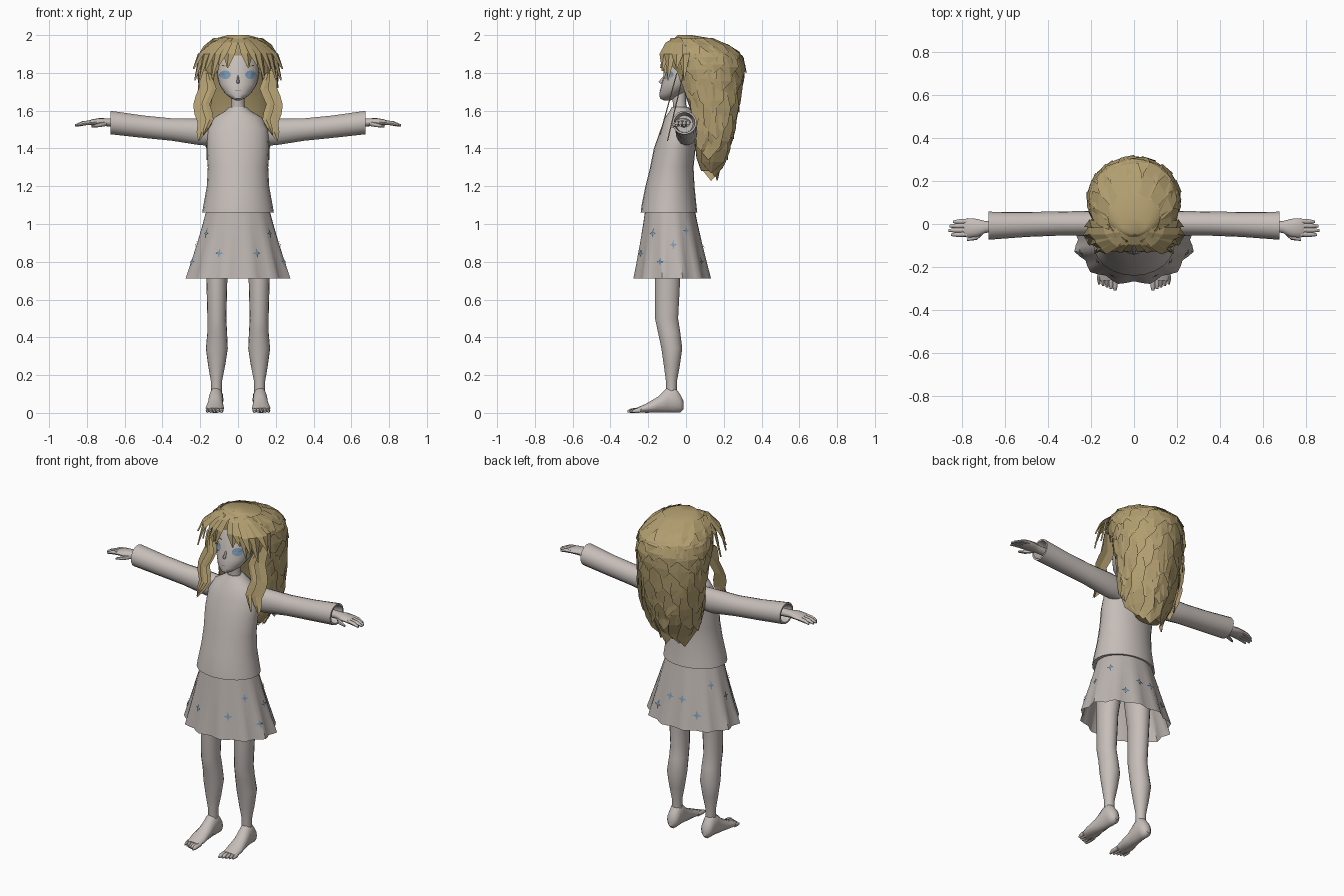
import bpy, bmesh, math
from mathutils import Vector

cube = bpy.data.objects.get("Cube")
if cube:
    bpy.data.objects.remove(cube)


def material(name, rgb):
    m = bpy.data.materials.new(name)
    m.use_nodes = True
    m.diffuse_color = (*rgb, 1)
    m.node_tree.nodes["Principled BSDF"].inputs["Base Color"].default_value = (*rgb, 1)
    return m


SKIN = material("pale_grey", (.56, .51, .48))
SKIRT = material("skirt_grey", (.5, .455, .43))
HAIR = material("dull_blond", (.44, .34, .16))
BLUE = material("dusty_blue", (.2, .32, .45))
DARK = material("dark_grey", (.2, .17, .17))


def finish(name, bm, mat, smooth=True, mirror=False):
    bmesh.ops.recalc_face_normals(bm, faces=bm.faces)
    mesh = bpy.data.meshes.new(name)
    bm.to_mesh(mesh)
    bm.free()
    ob = bpy.data.objects.new(name, mesh)
    bpy.context.collection.objects.link(ob)
    mesh.materials.append(mat)
    if mirror:
        ob.modifiers.new("mirror", 'MIRROR').use_mirror_merge = False
    if smooth:
        for o in bpy.context.selected_objects:
            o.select_set(False)
        ob.select_set(True)
        bpy.context.view_layer.objects.active = ob
        bpy.ops.object.shade_smooth_by_angle(angle=math.radians(45))


def loft(bm, sections, axis='z', n=18):
    """Sections are (distance along axis, centre a, centre b, radius a, radius b)."""
    order = {'z': (1, 2, 0), 'x': (0, 1, 2), 'y': (1, 0, 2)}[axis]
    rings = []
    for t, ca, cb, ra, rb in sections:
        ring = []
        for i in range(n):
            a = math.tau * i / n
            p = (t, ca + ra * math.cos(a), cb + rb * math.sin(a))
            ring.append(bm.verts.new([p[k] for k in order]))
        rings.append(ring)
    for r, s in zip(rings, rings[1:]):
        for i in range(n):
            j = (i + 1) % n
            bm.faces.new((r[i], r[j], s[j], s[i]))
    bm.faces.new(rings[0])
    bm.faces.new(rings[-1])


def sample(table, z):
    """Linear lookup in rows of (z, values...), sorted by falling z."""
    for a, b in zip(table, table[1:]):
        if z >= b[0]:
            f = min(1, (a[0] - z) / (a[0] - b[0]))
            return [u + (v - u) * f for u, v in zip(a[1:], b[1:])]
    return list(table[-1][1:])


def sections_of(table):
    """Rows of (z, half width, front y, back y) turned into loft sections."""
    return [(z, 0, (f + b) / 2, w, (b - f) / 2) for z, w, f, b in table]


# Top and neck
bm = bmesh.new()
loft(bm, sections_of([(1.62, .045, -.075, .01), (1.6, .065, -.085, .03), (1.565, .125, -.11, .045),
                      (1.5, .16, -.135, .05), (1.4, .165, -.17, .05), (1.3, .16, -.19, .04),
                      (1.2, .165, -.215, .045), (1.1, .183, -.235, .055), (1.06, .19, -.24, .06)]), n=24)
finish("top", bm, SKIN)
bm = bmesh.new()
loft(bm, sections_of([(1.72, .036, -.08, .0), (1.64, .034, -.07, .0), (1.58, .045, -.07, .01)]))
finish("neck", bm, SKIN)

# Sleeves with open cuffs
bm = bmesh.new()
loft(bm, [(.11, 0, 1.485, .05, .07), (.2, .003, 1.487, .058, .071), (.35, .002, 1.5, .056, .06),
          (.5, -.002, 1.515, .058, .06), (.675, -.008, 1.537, .065, .063), (.675, -.008, 1.537, .055, .053),
          (.6, -.008, 1.53, .045, .045)], 'x')
finish("sleeves", bm, SKIN, mirror=True)

# Hands
bm = bmesh.new()
loft(bm, [(.6, -.01, 1.535, .026, .024), (.69, -.014, 1.538, .027, .021), (.73, -.018, 1.541, .042, .02),
          (.775, -.018, 1.538, .045, .016), (.79, -.018, 1.537, .038, .01)], 'x', 12)
for i, length in enumerate((.07, .088, .092, .08)):
    y = .013 - i * .02
    loft(bm, [(.77, y, 1.538, .012, .012), (.77 + length * .6, y - .002, 1.533, .0115, .011),
              (.77 + length, y - .003, 1.522, .006, .006)], 'x', 8)
loft(bm, [(.695, -.03, 1.532, .012, .013), (.73, -.06, 1.525, .014, .012),
          (.775, -.073, 1.516, .006, .006)], 'x', 8)
finish("hands", bm, SKIN, mirror=True)

# Legs
bm = bmesh.new()
loft(bm, [(1.0, .095, -.09, .08, .09), (.72, .112, -.097, .056, .068), (.5, .112, -.103, .05, .062),
          (.43, .11, -.09, .052, .06), (.34, .112, -.075, .058, .056), (.25, .113, -.075, .045, .043),
          (.17, .114, -.077, .03, .03), (.1, .114, -.077, .028, .028)])
finish("legs", bm, SKIN, mirror=True)

# Feet and toes
bm = bmesh.new()
loft(bm, [(-.013, .115, .04, .015, .022), (-.03, .115, .05, .034, .048), (-.06, .115, .07, .038, .07),
          (-.1, .117, .068, .038, .068), (-.15, .12, .043, .042, .043), (-.21, .123, .025, .049, .025),
          (-.262, .123, .014, .043, .013)], 'y', 14)
for i in range(5):
    x, tip = .088 + i * .0185, -.31 + i * .007
    r = .012 - i * .0008
    loft(bm, [(-.24, x, .014, r, .013), (tip + .02, x, .012, r, .012), (tip, x, .008, r * .5, .006)], 'y', 8)
finish("feet", bm, SKIN, mirror=True)

# Pleated skirt, open at the bottom
PLEATS = 12


def skirt_point(a, z, out=0):
    t = (1.08 - z) / .37
    wave = 1 - abs((a * PLEATS / math.tau) % 1 * 2 - 1)
    k = 1 + .1 * t * (wave - .35)
    rx, ry = .165 + .105 * t, .13 + .07 * t
    return Vector(((rx * k + out) * math.sin(a), -.085 + .012 * t - (ry * k + out) * math.cos(a), z))


bm = bmesh.new()
cols = PLEATS * 4
rows = [[bm.verts.new(skirt_point(math.tau * i / cols, z)) for i in range(cols)]
        for z in (1.08, .99, .9, .8, .712)]
for r, s in zip(rows, rows[1:]):
    for i in range(cols):
        bm.faces.new((r[i - 1], r[i], s[i], s[i - 1]))
finish("skirt", bm, SKIRT)

# Four-pointed stars on the skirt
bm = bmesh.new()
for deg, z in ((25, .845), (54, .95), (72, .8), (94, .89), (122, .965), (148, .8), (170, .88)):
    mid = bm.verts.new(skirt_point(math.radians(deg), z, .006))
    ring = []
    for k in range(8):
        r = .009 if k % 2 else .026
        a = math.radians(deg) + r * math.sin(k * math.pi / 4) / .22
        ring.append(bm.verts.new(skirt_point(a, z + r * math.cos(k * math.pi / 4), .006)))
    for k in range(8):
        bm.faces.new((mid, ring[k - 1], ring[k]))
finish("skirt_stars", bm, BLUE, smooth=False, mirror=True)

# Head and nose
HEAD = [(1.96, .04, -.02, .06), (1.93, .08, -.06, .1), (1.88, .108, -.09, .12), (1.8, .112, -.113, .1),
        (1.74, .1, -.13, .05), (1.69, .068, -.141, -.02), (1.665, .035, -.138, -.06), (1.655, .012, -.12, -.08)]
bm = bmesh.new()
loft(bm, sections_of(HEAD), n=24)
loft(bm, [(1.785, 0, -.112, .004, .006), (1.752, 0, -.132, .008, .014), (1.744, 0, -.13, .006, .006)], n=8)
finish("head", bm, SKIN)


def face_plate(name, mat, x, z, w, h, mirror=True):
    """Thin oval patch that follows the face."""
    bm = bmesh.new()

    def put(px, pz):
        hw, f, b = sample(HEAD, pz)
        y = (f + b) / 2 - (b - f) / 2 * math.sqrt(max(0, 1 - (px / hw) ** 2))
        return bm.verts.new((px, y - .005, pz))
    mid = put(x, z)
    ring = [put(x + w * math.cos(math.tau * i / 12), z + h * math.sin(math.tau * i / 12)) for i in range(12)]
    for i in range(12):
        bm.faces.new((mid, ring[i - 1], ring[i]))
    finish(name, bm, mat, False, mirror)


face_plate("eyes", BLUE, .068, 1.79, .03, .023)
face_plate("eyebrows", HAIR, .064, 1.838, .028, .004)
face_plate("mouth", DARK, 0, 1.705, .016, .002, mirror=False)

# Hair volume
SHELL = [(2.0, .055, -.045, .03), (1.985, .11, -.06, .12), (1.95, .15, -.07, .2), (1.9, .18, -.085, .27),
         (1.86, .188, -.07, .285), (1.8, .188, -.05, .285), (1.7, .185, -.01, .27), (1.6, .18, .025, .255),
         (1.45, .165, .045, .22), (1.35, .13, .055, .185), (1.28, .08, .08, .155)]
bm = bmesh.new()
loft(bm, sections_of(SHELL), n=28)
finish("hair_volume", bm, HAIR)


def strip(bm, pts, sides, outs, widths, ridge):
    """Folded pointed lock along a path."""
    rows = [[bm.verts.new(p - s * w), bm.verts.new(p + o * ridge), bm.verts.new(p + s * w)]
            for p, s, o, w in zip(pts, sides, outs, widths)]
    for r, s in zip(rows, rows[1:]):
        for k in (0, 1):
            bm.faces.new((r[k], r[k + 1], s[k + 1], s[k]))


def shell_lock(bm, a, z0, z1, width, flare):
    pts, sides, outs = [], [], []
    for t in (0, .35, .7, 1):
        z = z0 + (z1 - z0) * t
        w, f, b = sample(SHELL, max(z, z0 - .18))
        out = Vector((math.sin(a), math.cos(a), 0))
        pts.append(Vector((w * out.x, (f + b) / 2 + (b - f) / 2 * out.y, z)) + out * (.004 + flare * t))
        sides.append(Vector((out.y, -out.x, 0)))
        outs.append(out)
    strip(bm, pts, sides, outs, [width * k for k in (.8, 1, .85, .03)], .006)


# Overlapping rows of locks, lowest first
bm = bmesh.new()
for z0, z1, count, reach, flare in ((1.46, 1.25, 6, 70, .004), (1.58, 1.36, 7, 95, .01), (1.7, 1.47, 8, 110, .012),
                                    (1.8, 1.59, 9, 120, .015), (1.89, 1.7, 10, 125, .02),
                                    (1.95, 1.78, 11, 135, .026), (1.985, 1.86, 12, 140, .022)):
    for i in range(count):
        a = math.radians(reach * (2 * i / (count - 1) - 1))
        drop = .02 * (i % 3 - 1)
        shell_lock(bm, a, z0, z1 + drop, .075, flare)
finish("hair_locks", bm, HAIR, smooth=False)

# Parted fringe
bm = bmesh.new()
for x, y, z in ((.055, -.13, 1.825), (.1, -.125, 1.84), (.135, -.115, 1.77), (.17, -.125, 1.81),
                (.2, -.095, 1.76), (.232, -.05, 1.82), (.225, -.01, 1.76)):
    pts = [Vector((x * .3, -.035, 1.99)), Vector((x * .55, y * .5 - .02, 1.96)),
           Vector((x * .85, y * .9, 1.9)), Vector((x, y, z))]
    out = Vector((x * 5, -.6, .2)).normalized()
    side = out.cross(Vector((0, 0, 1))).normalized()
    strip(bm, pts, [side] * 4, [out] * 4, (.02, .032, .034, .002), .008)
finish("fringe", bm, HAIR, smooth=False, mirror=True)

# Long wavy side locks
X, FRONT = Vector((1, 0, 0)), Vector((0, -1, 0))
bm = bmesh.new()
for x, y, top, tip, half in ((.17, -.005, 1.82, 1.44, .045), (.145, -.045, 1.8, 1.47, .024)):
    pts = []
    for i in range(9):
        t = i / 8
        wave = .014 * (1, 0, -1, 0)[i % 4]
        pts.append(Vector((x + .025 * t + wave, y - .09 * t, top + (tip - top) * t)))
    widths = [half * k for k in (.5, .8, .95, 1, .9, 1, .85, .6, .05)]
    strip(bm, pts, [X] * 9, [FRONT] * 9, widths, .006)
finish("side_locks", bm, HAIR, smooth=False, mirror=True)
